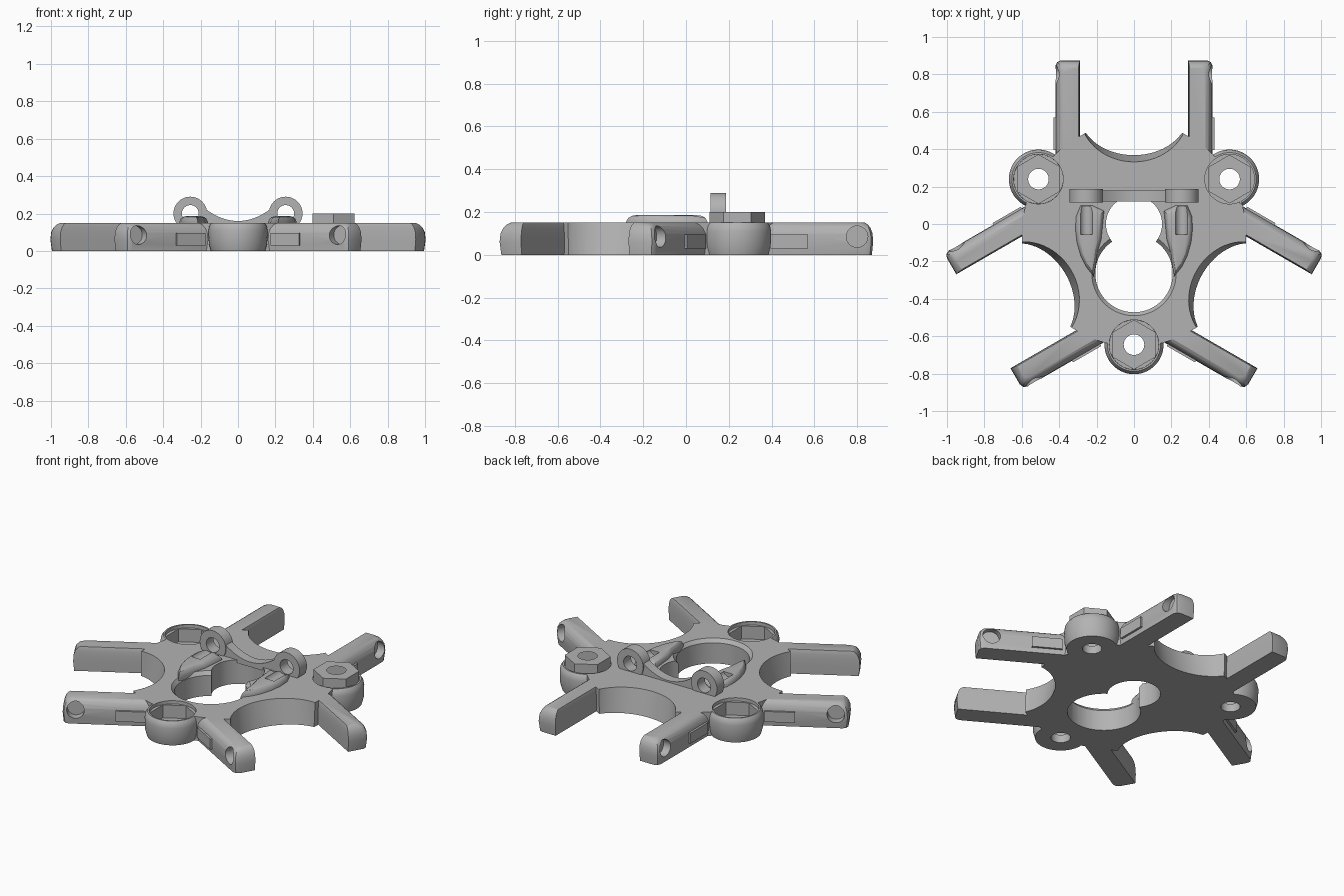
import bpy, bmesh, math
from mathutils import Matrix, Vector

cube = bpy.data.objects.get("Cube")
if cube:
    bpy.data.objects.remove(cube, do_unlink=True)

grey = bpy.data.materials.new("plain_grey")
grey.use_nodes = True
colour = (0.45, 0.45, 0.45, 1)
grey.diffuse_color = colour
grey.node_tree.nodes["Principled BSDF"].inputs["Base Color"].default_value = colour

CENTRE = Vector((0, -0.055, 0))
TOP = 0.15


def turn(degrees):
    return Matrix.Translation(CENTRE) @ Matrix.Rotation(math.radians(degrees), 4, 'Z')


def loft(name, rings, matrix=Matrix()):
    """Closed solid through rings of 3D points."""
    bm = bmesh.new()
    rows = [[bm.verts.new(matrix @ Vector(p)) for p in ring] for ring in rings]
    for a, b in zip(rows, rows[1:]):
        for i in range(len(a)):
            j = (i + 1) % len(a)
            bm.faces.new((a[i], a[j], b[j], b[i]))
    bm.faces.new(rows[0])
    bm.faces.new(rows[-1])
    bmesh.ops.recalc_face_normals(bm, faces=bm.faces)
    mesh = bpy.data.meshes.new(name)
    bm.to_mesh(mesh)
    bm.free()
    mesh.materials.append(grey)
    obj = bpy.data.objects.new(name, mesh)
    bpy.context.collection.objects.link(obj)
    return obj


def circle(x, y, z, r, n=48, start=0.0):
    return [(x + r * math.cos(start + math.tau * i / n),
             y + r * math.sin(start + math.tau * i / n), z) for i in range(n)]


def disc(name, x, y, steps, matrix=Matrix(), n=48, start=0.0):
    return loft(name, [circle(x, y, z, r, n, start) for z, r in steps], matrix)


def rod(name, x, z, r, y0, y1):
    """Cylinder lying along y."""
    return loft(name, [[(px, y, pz) for px, pz, _ in circle(x, z, 0, r, 40)]
                       for y in (y0, y1)])


def combine(target, tool, operation):
    mod = target.modifiers.new("combine", 'BOOLEAN')
    mod.operation, mod.solver, mod.object = operation, 'EXACT', tool
    bpy.ops.object.select_all(action='DESELECT')
    bpy.context.view_layer.objects.active = target
    target.select_set(True)
    bpy.ops.object.modifier_apply(modifier=mod.name)
    bpy.data.objects.remove(tool, do_unlink=True)


# Central plate
frame = disc("frame", 0, 0, [(0, 0.6), (TOP, 0.6)], turn(0), n=96)

# Three U-shaped slots, sloping outwards towards the top
def slot_ring(z, depth):
    arc = [(0.29 * math.cos(a), 0.645 + depth * math.sin(a), z)
           for a in [math.pi + math.pi * i / 32 for i in range(33)]]
    return arc + [(0.29, 1.2, z), (-0.29, 1.2, z)]


for k in range(3):
    combine(frame, loft("slot_cutter", [slot_ring(-0.05, 0.21), slot_ring(0.2, 0.27)],
                        turn(120 * k)), 'DIFFERENCE')

# Six arms with rounded outer edges and tips
ARM_STEPS = [(0, 0.006), (0.06, 0), (0.1, 0.003), (0.125, 0.012), (0.14, 0.023), (TOP, 0.038)]


def arm_ring(side, z, inset):
    inner, outer, tip = 0.29 + inset * 0.2, 0.42 - inset, 0.93 - inset
    pts = [(inner, 0.5), (outer, 0.3), (outer, tip - 0.03), (outer - 0.009, tip - 0.009),
           (outer - 0.03, tip), (inner, tip)]
    return [(side * x, y, z) for x, y in pts]


for k in range(3):
    for side in (-1, 1):
        combine(frame, loft("arm", [arm_ring(side, z, i) for z, i in ARM_STEPS],
                            turn(120 * k)), 'UNION')

# Three hubs, blended back into the plate
HUB_STEPS = [(0, 0.145), (0.04, 0.156), (0.11, 0.158), (0.135, 0.153), (TOP, 0.142)]


def hub_ring(z, r):
    arc = [(r * math.cos(a), -0.59 + r * math.sin(a), z)
           for a in [math.pi + math.pi * i / 32 for i in range(33)]]
    return arc + [(r, -0.4, z), (-r, -0.4, z)]


for k in range(3):
    combine(frame, loft("hub", [hub_ring(z, r) for z, r in HUB_STEPS], turn(120 * k)), 'UNION')

# Round recess, nut pocket and bolt hole in every hub
for k in range(3):
    m = turn(120 * k)
    for steps, n in (([(0.13, 0.132), (0.2, 0.134)], 48),
                     ([(0.05, 0.13), (0.2, 0.13)], 6),
                     ([(-0.1, 0.055), (0.2, 0.055)], 40)):
        combine(frame, disc("pocket_cutter", 0, -0.59, steps, m, n, math.pi / 2), 'DIFFERENCE')

# Magnet seat near each arm tip, and a raised pad nearer the hub
for k in range(3):
    for side in (-1, 1):
        seat = [[(side * x, 0.855 + y, 0.085 + z) for y, z, _ in circle(0, 0, 0, 0.05, 32)]
                for x in (0.37, 0.5)]
        combine(frame, loft("seat_cutter", seat, turn(120 * k)), 'DIFFERENCE')
        pad = [[(side * x, y, z) for y, z in ((0.45, 0.03), (0.625, 0.03), (0.625, 0.095), (0.45, 0.095))]
               for x in (0.4, 0.43)]
        combine(frame, loft("pad", pad, turn(120 * k)), 'UNION')

# Keyhole opening with a bevelled rim
def cut_opening(target):
    combine(target, disc("bore", 0, -0.265, [(-0.1, 0.207), (0.4, 0.207)], n=64), 'DIFFERENCE')
    combine(target, disc("bore", 0, 0, [(-0.1, 0.15), (0.4, 0.15)], n=64), 'DIFFERENCE')


cut_opening(frame)
combine(frame, disc("rim", 0, -0.265, [(0.12, 0.2), (0.16, 0.234)], n=64), 'DIFFERENCE')

# Curved ridges on both sides of the opening, grooved for the pin
RIDGE = [(0.16, 0.07), (0.225, 0.1), (0.285, 0.1), (0.31, 0.04), (0.313, -0.03), (0.305, -0.1),
         (0.285, -0.17), (0.255, -0.23), (0.215, -0.28), (0.205, -0.23), (0.195, -0.15), (0.175, -0.08)]
parts = [frame]
for side, label in ((1, "left"), (-1, "right")):
    rings = []
    for z, s in ((0.12, 1), (0.155, 1), (0.172, 0.9), (0.182, 0.74), (0.186, 0.5)):
        rings.append([(side * (0.245 + (x - 0.245) * s), -0.08 + (y + 0.08) * (0.5 + s / 2), z)
                      for x, y in RIDGE])
    ridge = loft(label + "_ridge", rings)
    combine(ridge, rod("groove", side * 0.255, 0.195, 0.034, -0.055, 0.3), 'DIFFERENCE')
    cut_opening(ridge)
    parts.append(ridge)

# Upright bracket: concave web with a ring at each end
xs = [-0.25 + 0.5 * i / 32 for i in range(33)]
outline = [(x, 0.16 + 0.085 * min(1, abs(x) / 0.2) ** 2) for x in xs]
outline += [(0.3, 0.2), (0.315, 0.13), (-0.315, 0.13), (-0.3, 0.2)]
bracket = loft("bracket", [[(x, y, z) for x, z in outline] for y in (0.12, 0.18)])
for side in (-1, 1):
    combine(bracket, rod("ring", side * 0.255, 0.2, 0.09, 0.115, 0.187), 'UNION')
for side in (-1, 1):
    combine(bracket, rod("ring_hole", side * 0.255, 0.2, 0.045, 0, 0.3), 'DIFFERENCE')
parts.append(bracket)

# Smooth shading with sharp edges kept
bpy.ops.object.select_all(action='DESELECT')
for obj in parts:
    obj.select_set(True)
bpy.context.view_layer.objects.active = frame
bpy.ops.object.shade_smooth_by_angle(angle=math.radians(30))
